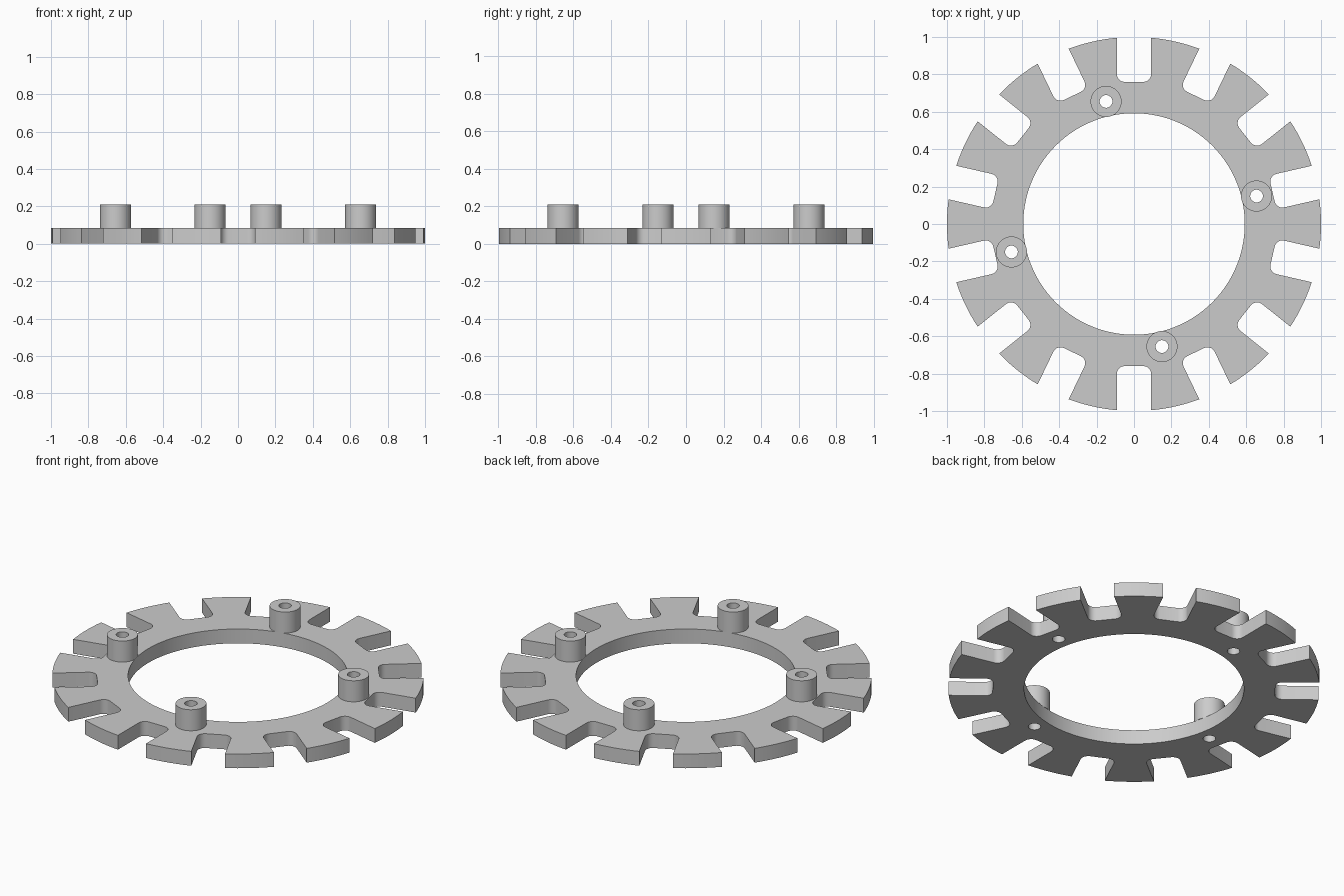
import bpy
import bmesh
from math import asin, cos, sin, pi, radians

cube = bpy.data.objects.get("Cube")
if cube:
    bpy.data.objects.remove(cube, do_unlink=True)

SLOTS = 14
STEP = 2 * pi / SLOTS
OUTER, INNER = 1.0, 0.592
SLOT_FLOOR, SLOT_HALF, FILLET = 0.76, 0.092, 0.042
PLATE_TOP, POST_TOP = 0.085, 0.21
POST_RING, POST_R, BORE_R = 0.672, 0.083, 0.034

grey = bpy.data.materials.new("grey metal")
grey.use_nodes = True
grey.diffuse_color = (0.6, 0.6, 0.6, 1)
grey.node_tree.nodes["Principled BSDF"].inputs["Base Color"].default_value = (0.6, 0.6, 0.6, 1)


def arc(cx, cy, r, start, end, n):
    """Points along an arc, both ends included."""
    angles = [start + (end - start) * i / n for i in range(n + 1)]
    return [(cx + r * cos(a), cy + r * sin(a)) for a in angles]


def circle(cx, cy, r, n):
    return arc(cx, cy, r, 0, 2 * pi, n)[:-1]


def turn(points, a):
    return [(x * cos(a) - y * sin(a), x * sin(a) + y * cos(a)) for x, y in points]


def slab(name, loops, bottom, top):
    """Extrude an outline with holes between two heights."""
    curve = bpy.data.curves.new(name, "CURVE")
    curve.dimensions = "2D"
    curve.fill_mode = "BOTH"
    curve.extrude = (top - bottom) / 2
    for loop in loops:
        spline = curve.splines.new("POLY")
        spline.points.add(len(loop) - 1)
        for point, (x, y) in zip(spline.points, loop):
            point.co = (x, y, 0, 1)
        spline.use_cyclic_u = True
    obj = bpy.data.objects.new(name, curve)
    bpy.context.collection.objects.link(obj)
    bpy.ops.object.select_all(action="DESELECT")
    obj.select_set(True)
    bpy.context.view_layer.objects.active = obj
    bpy.ops.object.convert(target="MESH")
    obj = bpy.context.object
    bm = bmesh.new()
    bm.from_mesh(obj.data)
    bmesh.ops.remove_doubles(bm, verts=bm.verts, dist=1e-5)
    bmesh.ops.translate(bm, verts=bm.verts, vec=(0, 0, (bottom + top) / 2))
    bmesh.ops.recalc_face_normals(bm, faces=bm.faces)
    bm.to_mesh(obj.data)
    bm.free()
    obj.data.materials.clear()
    obj.data.materials.append(grey)
    bpy.ops.object.shade_smooth_by_angle(angle=radians(30))
    return obj


# One slot with rounded floor corners, followed by the rim of the next tooth
edge = asin(SLOT_HALF / OUTER)
corner_x, corner_y = SLOT_FLOOR + FILLET, SLOT_HALF - FILLET
segment = (arc(corner_x, -corner_y, FILLET, 1.5 * pi, pi, 7)
           + arc(corner_x, corner_y, FILLET, pi, 0.5 * pi, 7)
           + arc(0, 0, OUTER, edge, STEP - edge, 8))

outline = []
for i in range(SLOTS):
    outline += turn(segment, STEP * (i + 0.5))

# Ring plate with the central opening and four bolt bores
post_angles = [STEP / 2 + k * pi / 2 for k in range(4)]
centres = [(POST_RING * cos(a), POST_RING * sin(a)) for a in post_angles]
bores = [circle(x, y, BORE_R, 32) for x, y in centres]
slab("slotted_ring", [outline, circle(0, 0, INNER, 128)] + bores, 0, PLATE_TOP)

# Hollow standoff posts
for i, (x, y) in enumerate(centres):
    slab(f"standoff_post_{i + 1}", [circle(x, y, POST_R, 48), bores[i]], PLATE_TOP, POST_TOP)
